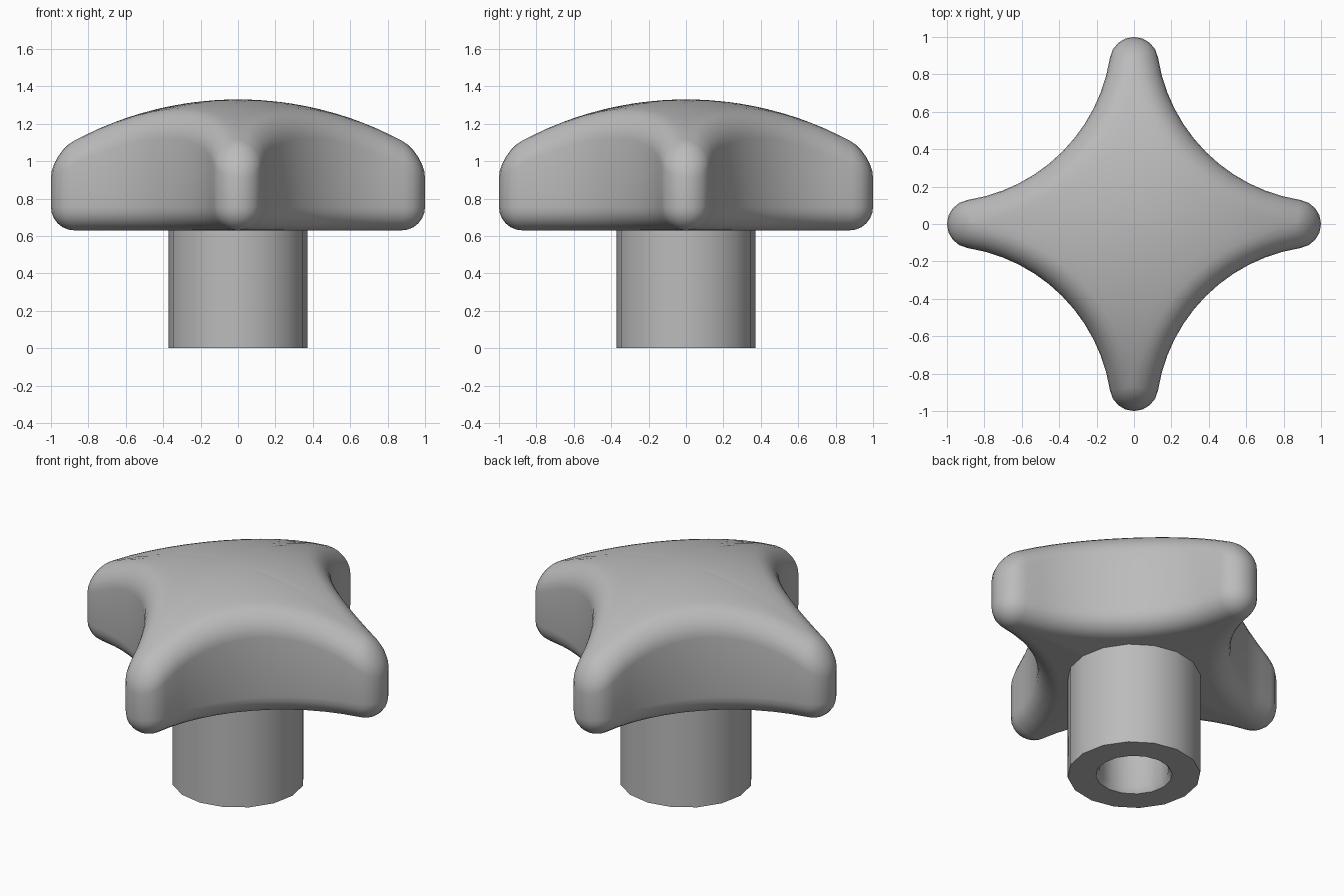
import bpy
import bmesh
from math import sin, cos, pi, atan2, hypot, sqrt

cube = bpy.data.objects.get("Cube")
if cube:
    bpy.data.objects.remove(cube, do_unlink=True)

grey = bpy.data.materials.new("plain grey")
grey.use_nodes = True
colour = (0.5, 0.5, 0.5, 1)
grey.diffuse_color = colour
grey.node_tree.nodes["Principled BSDF"].inputs["Base Color"].default_value = colour


def loft(name, rings):
    """Skin a stack of equal-length rings and close both ends."""
    bm = bmesh.new()
    loops = [[bm.verts.new(p) for p in ring] for ring in rings]
    n = len(loops[0])
    for a, b in zip(loops, loops[1:]):
        for i in range(n):
            j = (i + 1) % n
            bm.faces.new((a[i], a[j], b[j], b[i]))
    bm.faces.new(loops[0][::-1])
    bm.faces.new(loops[-1])
    bmesh.ops.recalc_face_normals(bm, faces=bm.faces)
    mesh = bpy.data.meshes.new(name)
    bm.to_mesh(mesh)
    bm.free()
    mesh.materials.append(grey)
    obj = bpy.data.objects.new(name, mesh)
    bpy.context.collection.objects.link(obj)
    bpy.ops.object.select_all(action='DESELECT')
    obj.select_set(True)
    bpy.context.view_layer.objects.active = obj
    bpy.ops.object.shade_smooth_by_angle(angle=pi / 5)
    return obj


# Four-armed outline: round tips joined by tangent hollow arcs
TIP_R = 0.13
TIP_X = 1 - TIP_R
HOLLOW_C = 1.03
HOLLOW_R = hypot(HOLLOW_C, HOLLOW_C - TIP_X) - TIP_R
TANGENT = atan2(HOLLOW_C, HOLLOW_C - TIP_X)
TIP_STEPS, HOLLOW_STEPS = 8, 12


def outline(inset):
    quarter = []
    for i in range(TIP_STEPS + 1):
        a = TANGENT * (2 * i / TIP_STEPS - 1)
        r = TIP_R - inset
        quarter.append((TIP_X + r * cos(a), r * sin(a)))
    start, end = pi + TANGENT, 1.5 * pi - TANGENT
    for i in range(1, HOLLOW_STEPS):
        a = start + (end - start) * i / HOLLOW_STEPS
        r = HOLLOW_R + inset
        quarter.append((HOLLOW_C + r * cos(a), HOLLOW_C + r * sin(a)))
    points = []
    for c, s in ((1, 0), (0, 1), (-1, 0), (0, -1)):
        points += [(x * c - y * s, x * s + y * c) for x, y in quarter]
    return points


# Knob head: flat underside, rounded rims, domed top
BASE_Z, TOP_Z, DOME_R, FILLET = 0.63, 1.33, 1.85, 0.125


def dome(x, y):
    return TOP_Z - DOME_R + sqrt(DOME_R ** 2 - x * x - y * y)


rings = []
STEPS = 6
for i in range(STEPS + 1):
    a = pi / 2 * i / STEPS
    z = BASE_Z + FILLET * (1 - cos(a))
    rings.append([(x, y, z) for x, y in outline(FILLET * (1 - sin(a)))])
for i in range(STEPS + 1):
    a = pi / 2 * i / STEPS
    drop = FILLET * (1 - sin(a))
    rings.append([(x, y, dome(x, y) - drop)
                  for x, y in outline(FILLET * (1 - cos(a)))])
inner = outline(FILLET)
for k in (0.85, 0.68, 0.5, 0.33, 0.16, 0.04):
    rings.append([(x * k, y * k, dome(x * k, y * k)) for x, y in inner])
loft("knob_head", rings)

# Stem: tube with a chamfered blind bore
SIDES = 16
profile = [(0.195, 0.5), (0.195, 0.03), (0.214, 0), (0.372, 0), (0.372, 0.66)]
loft("stem", [[(r * cos(2 * pi * i / SIDES), r * sin(2 * pi * i / SIDES), z)
               for i in range(SIDES)] for r, z in profile])
